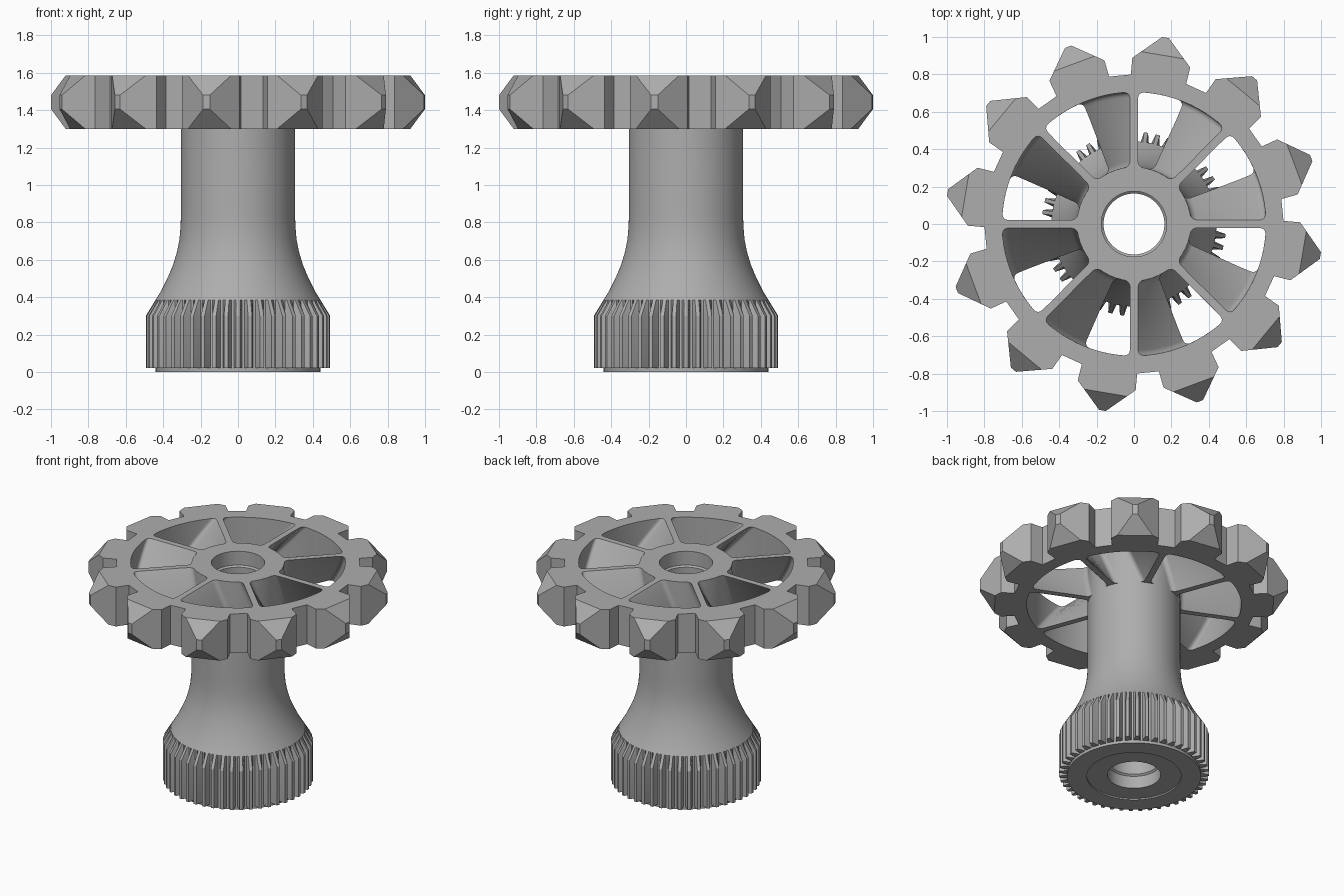
import bpy, bmesh, math
from math import radians, sin, cos, asin
from mathutils import Vector, Matrix

cube = bpy.data.objects.get("Cube")
if cube:
    bpy.data.objects.remove(cube)

Z0, Z1 = 1.30, 1.585          # bottom and top of the wheel
TEETH, SPOKES, GEAR = 12, 8, 48
TWIST = radians(21)           # blade twist from top to bottom

grey = bpy.data.materials.new("plain_grey")
grey.use_nodes = True
COLOR = (0.42, 0.42, 0.42, 1)
grey.diffuse_color = COLOR
grey.node_tree.nodes["Principled BSDF"].inputs["Base Color"].default_value = COLOR


def finish(bm, name):
    bmesh.ops.recalc_face_normals(bm, faces=bm.faces)
    mesh = bpy.data.meshes.new(name)
    bm.to_mesh(mesh)
    bm.free()
    mesh.materials.append(grey)
    obj = bpy.data.objects.new(name, mesh)
    bpy.context.collection.objects.link(obj)
    return obj


def activate(obj):
    bpy.ops.object.select_all(action='DESELECT')
    obj.select_set(True)
    bpy.context.view_layer.objects.active = obj


def smooth(obj):
    activate(obj)
    bpy.ops.object.shade_smooth_by_angle(angle=radians(28))


def bridge(bm, rings, closed=False):
    """Join successive rings of vertices with quads."""
    pairs = list(zip(rings, rings[1:]))
    if closed:
        pairs.append((rings[-1], rings[0]))
    for a, b in pairs:
        n = len(a)
        for i in range(n):
            j = (i + 1) % n
            bm.faces.new((a[i], a[j], b[j], b[i]))


def revolve(bm, profile, angles, closed):
    """profile holds (radius, z) or (radius_at_tooth, z, radius_at_gap)."""
    rings = []
    for p in profile:
        radii = (p[0], p[0], p[-1], p[-1]) if len(p) == 3 else (p[0],) * 4
        rings.append([bm.verts.new((radii[i % 4] * cos(a), radii[i % 4] * sin(a), p[1]))
                      for i, a in enumerate(angles)])
    bridge(bm, rings, closed)
    return rings


# Hollow column with fluted gear foot
pitch = 2 * math.pi / GEAR
angles = [(k + f) * pitch for k in range(GEAR) for f in (-0.17, 0.17, 0.38, 0.62)]
ROOT = 0.441
profile = [(0.163, Z0), (0.163, 0.11), (0.175, 0.10), (0.175, 0.01), (0.31, 0.01),
           (0.31, 0), (0.44, 0), (0.44, 0.02),
           (0.493, 0.02, ROOT), (0.493, 0.30, ROOT), (ROOT, 0.385),
           (0.41, 0.435), (0.378, 0.50), (0.348, 0.57), (0.327, 0.64),
           (0.313, 0.71), (0.307, 0.78), (0.305, 0.85), (0.305, Z0)]
bm = bmesh.new()
revolve(bm, profile, angles, True)
smooth(finish(bm, "column_with_gear_foot"))

# Toothed wheel outline, each tooth given as (distance along axis, offset)
tooth = [(0.785, -0.15), (0.875, -0.157), (1.011, -0.018),
         (1.011, 0.018), (0.875, 0.157), (0.785, 0.15)]
bm = bmesh.new()
outline = []
axes = [radians(20.4) + k * 2 * math.pi / TEETH for k in range(TEETH)]
for a in axes:
    for r, w in tooth:
        outline.append(bm.verts.new((r * cos(a) - w * sin(a), r * sin(a) + w * cos(a), Z0)))
base = bm.faces.new(outline)
top = bmesh.ops.extrude_face_region(bm, geom=[base], use_keep_orig=True)
bmesh.ops.translate(bm, vec=(0, 0, Z1 - Z0),
                    verts=[g for g in top["geom"] if isinstance(g, bmesh.types.BMVert)])

# Sloping cuts above and below each tooth tip
for a in axes:
    for z, s in ((Z0, -1), (Z1, 1)):
        cut = bmesh.ops.bisect_plane(
            bm, geom=bm.verts[:] + bm.edges[:] + bm.faces[:], dist=1e-5,
            plane_co=(0.915 * cos(a), 0.915 * sin(a), z),
            plane_no=Vector((0.105 * cos(a), 0.105 * sin(a), 0.096 * s)).normalized(),
            clear_outer=True)
        edges = [g for g in cut["geom_cut"] if isinstance(g, bmesh.types.BMEdge)]
        bmesh.ops.edgenet_fill(bm, edges=edges)
wheel = finish(bm, "toothed_wheel")

# One window outline with rounded corners
RI, RO, HALF = 0.305, 0.705, 0.022
sector = 2 * math.pi / SPOKES


def arc(r, steps):
    inset = asin(HALF / r)
    span = sector - 2 * inset
    return [Vector((r * cos(inset + span * i / steps), r * sin(inset + span * i / steps), 0))
            for i in range(steps + 1)]


inner, outer = arc(RI, 5), arc(RO, 12)
bm = bmesh.new()
verts = [bm.verts.new(p) for p in outer + inner[::-1]]
bm.faces.new(verts)
corners = [verts[0], verts[len(outer) - 1], verts[len(outer)], verts[-1]]
bmesh.ops.bevel(bm, geom=corners, offset=0.03, segments=4, profile=0.5, affect='VERTICES')
bm.faces.ensure_lookup_table()
window = [v.co.copy() for v in bm.faces[0].verts]
bm.free()

# Twisted window cutters and stepped bore cutter
bm = bmesh.new()
STEPS = 14
for k in range(SPOKES):
    rings = []
    for i in range(STEPS + 1):
        z = Z0 - 0.05 + (Z1 - Z0 + 0.1) * i / STEPS
        turn = Matrix.Rotation(k * sector + TWIST * (Z1 - z) / (Z1 - Z0), 3, 'Z')
        rings.append([bm.verts.new(turn @ p + Vector((0, 0, z))) for p in window])
    bridge(bm, rings)
    bm.faces.new(rings[0])
    bm.faces.new(rings[-1])
circle = [2 * math.pi * i / 64 for i in range(64)]
bore = revolve(bm, [(0.163, Z0 - 0.1), (0.163, 1.475), (0.175, 1.485), (0.175, Z1 + 0.1)],
               circle, False)
bm.faces.new(bore[0])
bm.faces.new(bore[-1])
cutter = finish(bm, "wheel_cutter")
cutter.hide_render = True

mod = wheel.modifiers.new("openings", 'BOOLEAN')
mod.operation = 'DIFFERENCE'
mod.solver = 'EXACT'
mod.object = cutter
activate(wheel)
bpy.ops.object.modifier_apply(modifier=mod.name)
bpy.data.objects.remove(cutter)
smooth(wheel)
